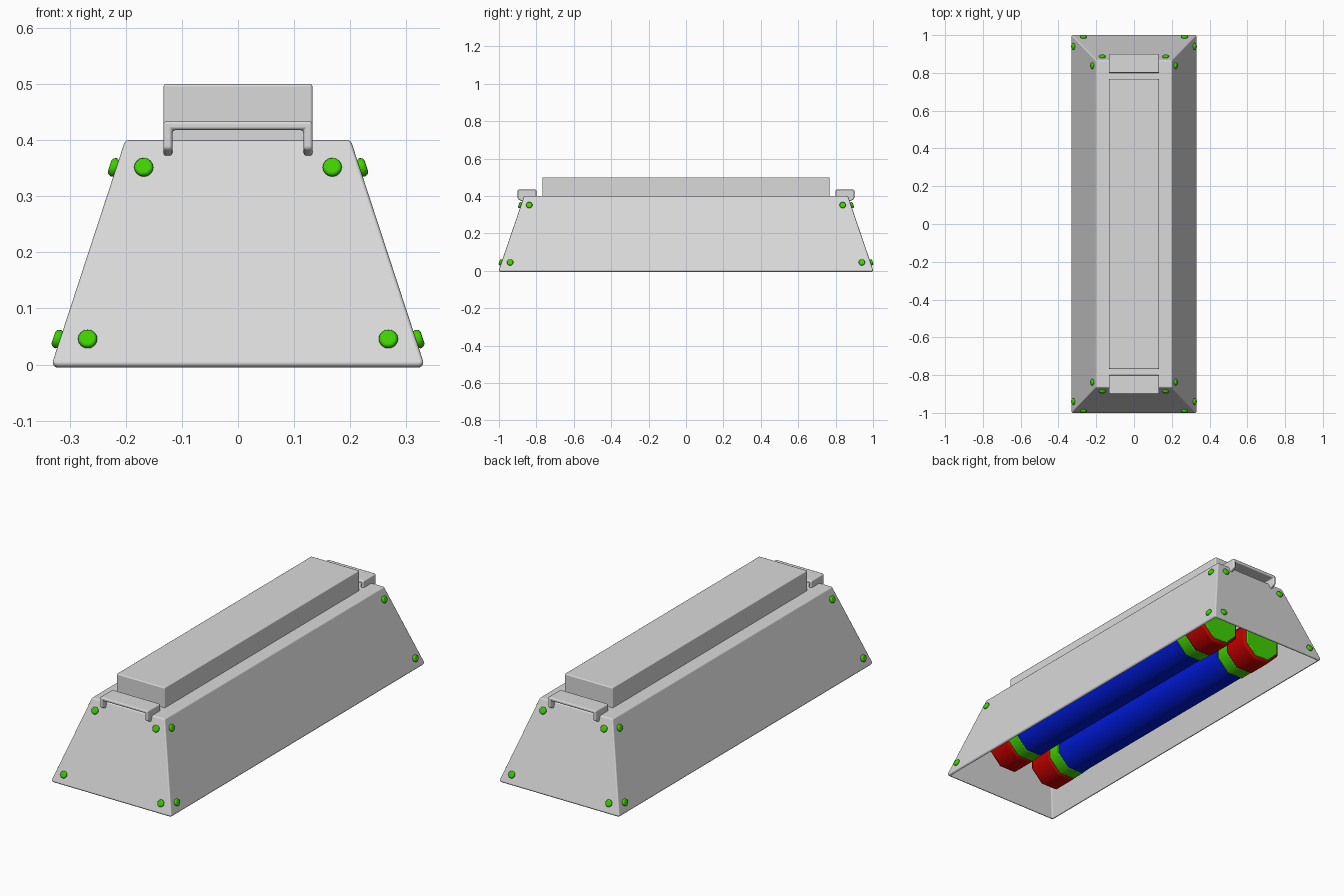
import bpy, bmesh, math
from mathutils import Vector, Matrix

cube = bpy.data.objects.get("Cube")
if cube:
    bpy.data.objects.remove(cube, do_unlink=True)


def material(name, rgb):
    m = bpy.data.materials.new(name)
    m.use_nodes = True
    m.diffuse_color = (*rgb, 1)
    m.node_tree.nodes["Principled BSDF"].inputs["Base Color"].default_value = (*rgb, 1)
    return m


GREY = material("grey metal", (0.7, 0.7, 0.7))
GREEN = material("green", (0.05, 0.64, 0.0))
BLUE = material("blue", (0.0, 0.01, 0.68))
RED = material("red", (0.56, 0.0, 0.0))


def finish(name, bm, mat, bevel=0.0, thickness=0.0, round_angle=0):
    """Bevelled parts keep flat faces with soft edges; round_angle smooths sides."""
    bmesh.ops.recalc_face_normals(bm, faces=bm.faces)
    mesh = bpy.data.meshes.new(name)
    bm.to_mesh(mesh)
    bm.free()
    mesh.materials.append(mat)
    ob = bpy.data.objects.new(name, mesh)
    bpy.context.collection.objects.link(ob)
    if thickness:
        mod = ob.modifiers.new("Shell", "SOLIDIFY")
        mod.thickness = thickness
        mod.offset = -1
        mod.use_even_offset = True
    if bevel:
        mod = ob.modifiers.new("Bevel", "BEVEL")
        mod.width = bevel
        mod.segments = 2
        mod.limit_method = "ANGLE"
        mod.angle_limit = math.radians(50 if round_angle else 30)
        mod.harden_normals = not round_angle
    bpy.ops.object.select_all(action="DESELECT")
    ob.select_set(True)
    bpy.context.view_layer.objects.active = ob
    if round_angle:
        bpy.ops.object.shade_smooth_by_angle(angle=math.radians(round_angle))
    else:
        bpy.ops.object.shade_smooth()


def block(lo, hi):
    bm = bmesh.new()
    bmesh.ops.create_cube(bm, size=1)
    for v in bm.verts:
        v.co = Vector([l + (h - l) * (c + 0.5) for l, h, c in zip(lo, hi, v.co)])
    return bm


def octagon(name, base, axis, radius, depth, mat, bevel=0.0, round_angle=0):
    """Eight-sided cylinder growing from base along axis."""
    bm = bmesh.new()
    bmesh.ops.create_cone(bm, cap_ends=True, segments=8, radius1=radius, radius2=radius, depth=depth)
    axis = Vector(axis).normalized()
    turn = axis.to_track_quat("Z", "Y").to_matrix().to_4x4()
    place = Matrix.Translation(Vector(base) + axis * depth / 2)
    bm.transform(place @ turn @ Matrix.Rotation(math.pi / 8, 4, "Z"))
    finish(name, bm, mat, bevel, round_angle=round_angle)


# Housing: tapered trough, open underneath
BX, BY, TX, TY, H = 0.332, 1.002, 0.201, 0.866, 0.4
bm = block((-1, -1, 0), (1, 1, H))
for v in bm.verts:
    top = v.co.z > H / 2
    v.co.x *= TX if top else BX
    v.co.y *= TY if top else BY
bmesh.ops.delete(bm, geom=[f for f in bm.faces if f.calc_center_median().z < 0.01], context="FACES")
finish("housing", bm, GREY, bevel=0.006, thickness=0.014)

# Ballast box on top
finish("top_box", block((-0.133, -0.768, H - 0.01), (0.133, 0.768, 0.5)), GREY, bevel=0.005)

# Mounting brackets: U profile with slanted leg ends
U = [(-0.133, 0), (-0.133, 0.434), (0.133, 0.434), (0.133, 0),
     (0.117, 0), (0.117, 0.418), (-0.117, 0.418), (-0.117, 0)]
for side, label in ((-1, "front"), (1, "back")):
    bm = bmesh.new()
    ends = []
    for y, foot in ((0.8, 0.39), (0.872, 0.37), (0.9, 0.384)):
        ends.append([bm.verts.new((x, side * y, z or foot)) for x, z in U])
    for a, b in zip(ends, ends[1:]):
        for i in range(len(U)):
            j = (i + 1) % len(U)
            bm.faces.new((a[i], a[j], b[j], b[i]))
    bm.faces.new(ends[0])
    bm.faces.new(ends[-1])
    finish(label + "_bracket", bm, GREY, bevel=0.006)

# Bolts near the corners of the four sloping walls
R = 0.0185
for z, bx, by in ((0.043, 0.268, 0.94), (0.349, 0.168, 0.838)):
    t = z / H
    wall_x = BX + (TX - BX) * t
    wall_y = BY + (TY - BY) * t
    for sx in (-1, 1):
        for sy in (-1, 1):
            octagon("end_bolt", (sx * bx, sy * (wall_y - 0.004), z),
                    (0, sy * H, BY - TY), R, 0.016, GREEN, 0.007)
            octagon("side_bolt", (sx * (wall_x - 0.004), sy * by, z),
                    (sx * H, 0, BX - TX), R, 0.016, GREEN, 0.007)

# Two lamps: blue tube, green collars, red end caps, green end plates
for x, label in ((-0.13, "right"), (0.13, "left")):
    z = 0.119
    octagon(label + "_tube", (x, -0.62, z), (0, 1, 0), 0.109, 1.24, BLUE, round_angle=50)
    for s in (-1, 1):
        octagon(label + "_collar", (x, s * 0.595, z), (0, s, 0), 0.113, 0.065, GREEN, 0.004, 50)
        octagon(label + "_end_cap", (x, s * 0.66, z), (0, s, 0), 0.115, 0.135, RED, 0.01, 50)
        octagon(label + "_end_plate", (x, s * 0.785, z), (0, s, 0), 0.102, 0.017, GREEN, 0.004, 50)
